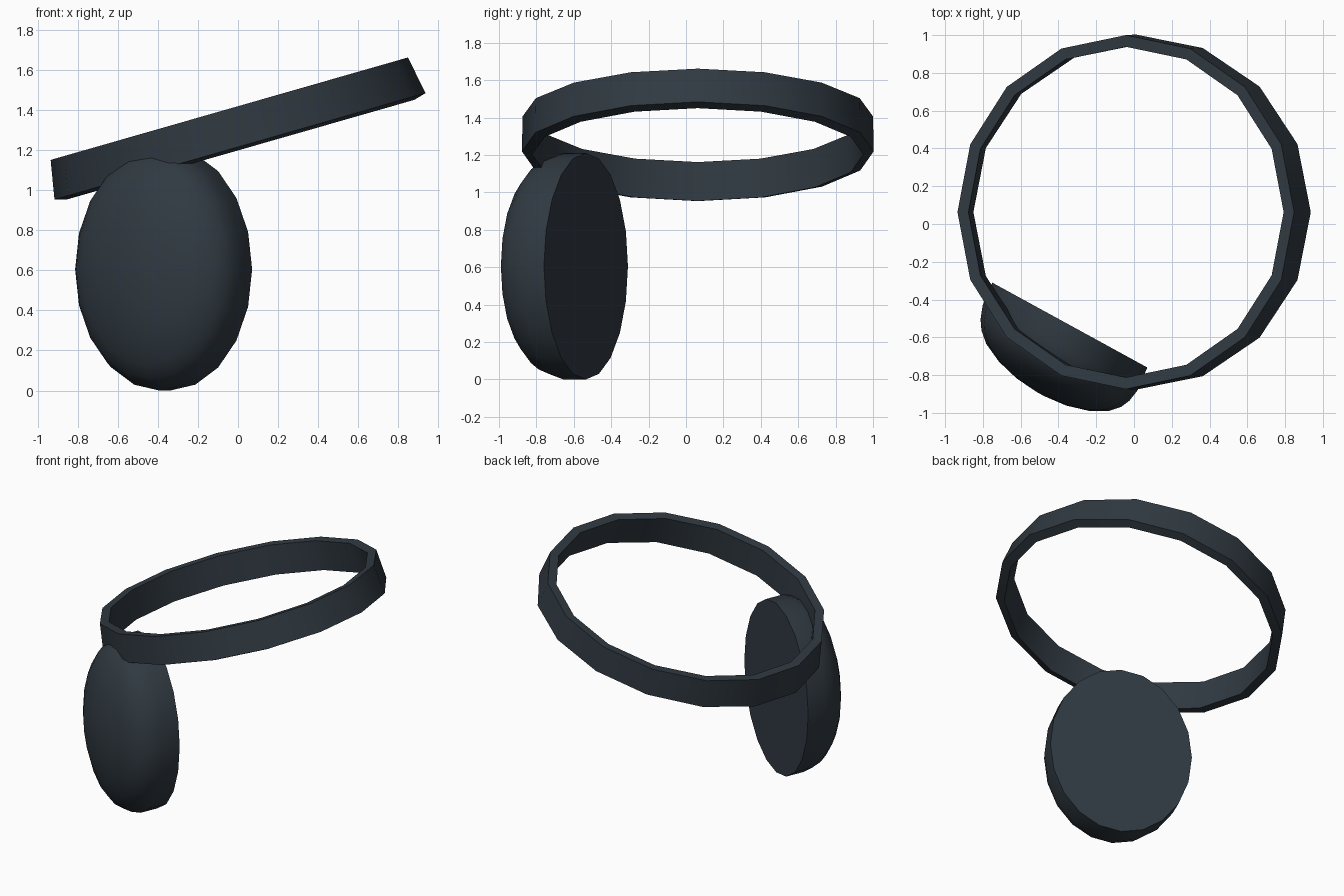
import bpy, bmesh, math
from mathutils import Vector

if "Cube" in bpy.data.objects:
    bpy.data.objects.remove(bpy.data.objects["Cube"])

mat = bpy.data.materials.new("dark slate")
mat.diffuse_color = (0.030, 0.042, 0.054, 1)
mat.use_nodes = True
mat.node_tree.nodes["Principled BSDF"].inputs["Base Color"].default_value = mat.diffuse_color


def loft(name, rings, closed, angle):
    """Skin a list of point rings; closed joins last to first, else ends are capped."""
    bm = bmesh.new()
    loops = [[bm.verts.new(p) for p in ring] for ring in rings]
    n = len(loops[0])
    pairs = list(zip(loops, loops[1:]))
    if closed:
        pairs.append((loops[-1], loops[0]))
    else:
        bm.faces.new(loops[0])
        bm.faces.new(loops[-1])
    for a, b in pairs:
        for i in range(n):
            j = (i + 1) % n
            bm.faces.new((a[i], a[j], b[j], b[i]))
    bmesh.ops.recalc_face_normals(bm, faces=bm.faces)
    me = bpy.data.meshes.new(name)
    bm.to_mesh(me)
    bm.free()
    me.materials.append(mat)
    ob = bpy.data.objects.new(name, me)
    bpy.context.collection.objects.link(ob)
    bpy.ops.object.select_all(action='DESELECT')
    ob.select_set(True)
    bpy.context.view_layer.objects.active = ob
    bpy.ops.object.shade_smooth_by_angle(angle=math.radians(angle))
    return ob


# Head strap: 16-sided tilted band, slightly flared downwards
t = math.radians(16)
side, axis = Vector((math.cos(t), 0, math.sin(t))), Vector((-math.sin(t), 0, math.cos(t)))
centre = Vector((-0.016, 0.063, 1.31))
section = [(0.927, 0.937, 0.10), (0.963, 0.94, -0.095),   # x radius, y radius, height
           (0.90, 0.885, -0.112), (0.868, 0.875, 0.095)]
strap = []
for rx, ry, h in section:
    strap.append([centre + side * rx * math.cos(a) + Vector((0, ry * math.sin(a), 0)) + axis * h
                  for a in (2 * math.pi * i / 16 for i in range(16))])
loft("strap", strap, True, 40)

# Eye cover: domed oval with a flat back, turned towards the left
out, across = Vector((-0.48, -0.877, 0)), Vector((0.877, -0.48, 0))
back = Vector((-0.34, -0.535, 0.605))
profile = [(0, 1.0), (0.13, 1.0), (0.20, 0.96), (0.25, 0.90), (0.30, 0.79),
           (0.35, 0.58), (0.383, 0.32), (0.395, 0.05)]    # depth, scale
cover = []
for d, s in profile:
    c = back + out * d + across * 0.1 * d
    cover.append([c + across * 0.468 * s * math.sin(a) + Vector((0, 0, 0.605 * s * math.cos(a)))
                  for a in (2 * math.pi * i / 20 for i in range(20))])
loft("eye_cover", cover, False, 40)
